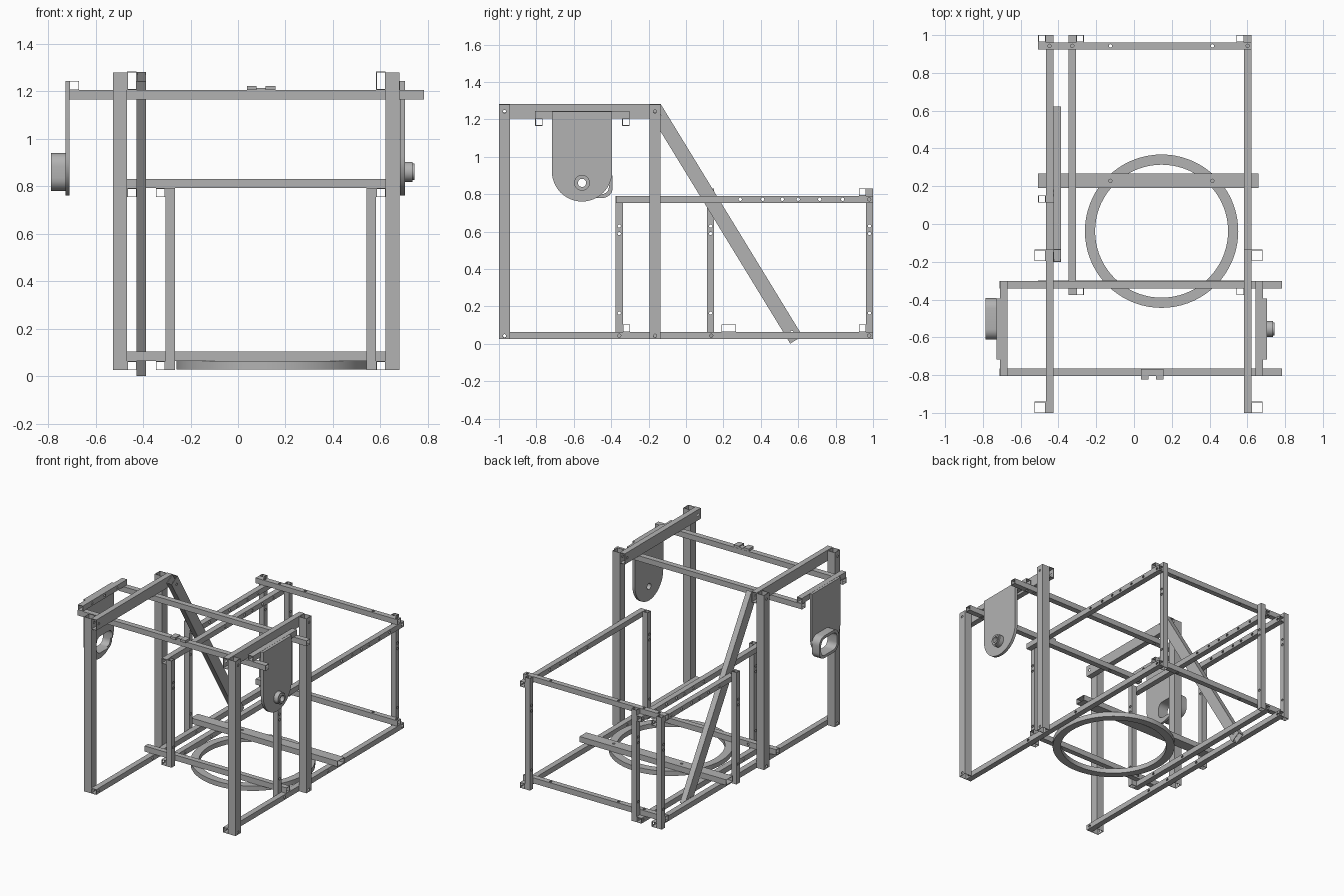
import bpy, bmesh, math
from mathutils import Vector, Matrix

if "Cube" in bpy.data.objects:
    bpy.data.objects.remove(bpy.data.objects["Cube"])

steel = bpy.data.materials.new("grey_steel")
steel.use_nodes = True
GREY = (0.45, 0.45, 0.45, 1)
steel.diffuse_color = GREY
steel.node_tree.nodes["Principled BSDF"].inputs["Base Color"].default_value = GREY

WALL = 0.003
HOLE = 0.009
T = 0.04          # side of the small square tube
W = 0.077         # depth of the heavy tube


def make(name, bm):
    bmesh.ops.recalc_face_normals(bm, faces=bm.faces)
    me = bpy.data.meshes.new(name)
    bm.to_mesh(me)
    bm.free()
    me.materials.append(steel)
    ob = bpy.data.objects.new(name, me)
    bpy.context.collection.objects.link(ob)
    return ob


def subtract(ob, bm):
    cutter = make("cutter", bm)
    cutter.hide_render = True
    mod = ob.modifiers.new("holes", "BOOLEAN")
    mod.object = cutter
    mod.solver = "EXACT"
    bpy.context.view_layer.objects.active = ob
    bpy.ops.object.modifier_apply(modifier=mod.name)
    bpy.data.objects.remove(cutter)


def add_cylinder(bm, centre, axis, radius, depth, sides=10):
    rot = Vector((0, 0, 1)).rotation_difference(Vector([float(i == axis) for i in range(3)]))
    bmesh.ops.create_cone(bm, cap_ends=True, segments=sides, radius1=radius, radius2=radius, depth=depth,
                          matrix=Matrix.Translation(centre) @ rot.to_matrix().to_4x4())


def tube(name, lo, hi, axis, drill=None, spots=()):
    """Hollow box section along an axis, drilled through at the given spots."""
    a, b = [i for i in range(3) if i != axis]
    bm = bmesh.new()
    rings = []
    for inset in (0, WALL):
        for end in (lo[axis], hi[axis]):
            ring = []
            for u, v in ((0, 0), (1, 0), (1, 1), (0, 1)):
                p = [0, 0, 0]
                p[axis] = end
                p[a] = hi[a] - inset if u else lo[a] + inset
                p[b] = hi[b] - inset if v else lo[b] + inset
                ring.append(bm.verts.new(p))
            rings.append(ring)
    for r, s in ((0, 1), (2, 3), (0, 2), (1, 3)):
        for i in range(4):
            j = (i + 1) % 4
            bm.faces.new((rings[r][i], rings[r][j], rings[s][j], rings[s][i]))
    ob = make(name, bm)
    if spots:
        cut = bmesh.new()
        for s in spots:
            c = [(l + h) / 2 for l, h in zip(lo, hi)]
            c[axis] = s
            add_cylinder(cut, c, drill, HOLE, 0.2)
        subtract(ob, cut)
    return ob


def prism(name, outline, x0, x1, bm=None):
    """Extrude a y-z outline along x."""
    bm = bm or bmesh.new()
    ends = [[bm.verts.new((x, y, z)) for y, z in outline] for x in (x0, x1)]
    bm.faces.new(ends[0])
    bm.faces.new(ends[1])
    n = len(outline)
    for i in range(n):
        j = (i + 1) % n
        bm.faces.new((ends[0][i], ends[0][j], ends[1][j], ends[1][i]))
    return make(name, bm) if name else bm


def rounded(cy, cz, hy, hz, r, steps=6):
    pts = []
    for k, (sy, sz) in enumerate(((1, 1), (-1, 1), (-1, -1), (1, -1))):
        for i in range(steps + 1):
            t = math.pi / 2 * (k + i / steps)
            pts.append((cy + sy * (hy - r) + r * math.cos(t), cz + sz * (hz - r) + r * math.sin(t)))
    return pts


def smooth(ob):
    bpy.ops.object.select_all(action="DESELECT")
    ob.select_set(True)
    bpy.context.view_layer.objects.active = ob
    bpy.ops.object.shade_smooth_by_angle(angle=math.radians(35))


# x starts of the lengthwise rails
LEFT, INNER, RIGHT = -0.467, -0.346, 0.582
BASE, MID, TOP = 0.025, 0.754, 1.206

# Tall main posts and heavy top rails
for side, px, rx in (("right", -0.526, LEFT), ("left", 0.622, RIGHT)):
    for end, y in (("front", -1.0), ("rear", -0.195)):
        tube(f"{side}_{end}_post", (px, y, BASE), (px + 0.059, y + 0.059, 1.28), 2, 0, (0.043, 1.243))
    tube(f"{side}_top_rail", (rx, -1, TOP), (rx + T, -0.136, TOP + W), 1, 0, (-0.97, -0.165))

# Lengthwise base and middle rails
row = (0.29, 0.41, 0.515, 0.6, 0.715, 0.837, 0.979)
for name, x, start, mid_start in (("right", LEFT, -1, 0.115), ("inner", INNER, -0.375, -0.375),
                                  ("left", RIGHT, -1, -0.375)):
    holes = [y for y in (-0.97, -0.357, -0.165, 0.135, 0.979) if y > start]
    tube(f"{name}_base_rail", (x, start, BASE), (x + T, 1, BASE + T - 0.002), 1, 0, holes)
    tube(f"{name}_middle_rail", (x, mid_start, MID), (x + T, 1, MID + T - 0.002), 1, 0, row)

# Short posts of the lower frame
for name, x, y, top in (("front_inner", -0.306, -0.376, 0.792), ("front_left", 0.542, -0.376, 0.792),
                        ("back_inner", -0.306, 0.962, 0.83), ("back_left", 0.542, 0.962, 0.83),
                        ("back_right", -0.507, 0.962, 0.83), ("middle_right", -0.507, 0.113, 0.83)):
    tube(f"{name}_short_post", (x, y, BASE), (x + T, y + 0.038, top), 2, 0, (0.165, 0.59, 0.63))

# Crosswise beams of the lower frame
xs = (-0.447, -0.327, -0.125, 0.415, 0.602)
tube("back_upper_beam", (-0.507, 0.924, 0.792), (0.622, 0.962, 0.83), 0, 2, xs)
tube("back_base_beam", (-0.507, 0.924, 0.063), (0.622, 0.962, 0.103), 0, 2, xs)
tube("front_base_beam", (-0.507, -0.338, 0.063), (0.622, -0.3, 0.103), 0, 1, (-0.285, 0.562))
tube("wide_base_beam", (-0.507, 0.19, 0.063), (0.66, 0.267, 0.103), 0, 2, (-0.125, 0.415))

# Upper cross beams and the short hangers on their ends
for name, y in (("front", -0.806), ("rear", -0.341)):
    tube(f"{name}_upper_beam", (-0.712, y, 1.166), (0.784, y + T, 1.205), 0, 2, (-0.692, -0.447, 0.602, 0.662))
for name, x in (("right", -0.71), ("left", 0.643)):
    tube(f"{name}_hanger_rail", (x, -0.806, 1.205), (x + T, -0.303, 1.244), 1, 0, (-0.7, -0.556, -0.415))

# Diagonal brace, built upright along its length then tilted
brace = tube("diagonal_brace", (-0.02, -W / 2, -0.727), (0.02, W / 2, 0.727), 2, 0, (-0.68, 0.68))
brace.rotation_euler.x = math.atan2(0.758, 1.24)
brace.location = (-0.407, 0.211, 0.642)

# Hanging side plates with round lower ends
AXLE_Y, ARC_Z, R = -0.556, 0.922, 0.161
plate = [(AXLE_Y + R, 1.243), (AXLE_Y - R, 1.243)]
plate += [(AXLE_Y - R * math.cos(math.pi * i / 24), ARC_Z - R * math.sin(math.pi * i / 24)) for i in range(25)]
left_plate = prism("left_side_plate", plate, 0.683, 0.703)
right_plate = prism("right_side_plate", plate, -0.727, -0.71)
axle = (0.7, AXLE_Y, 0.861)
cut = bmesh.new()
add_cylinder(cut, axle, 0, 0.022, 0.3, 24)
subtract(left_plate, cut)
smooth(left_plate)

# Axle bushing with a bevelled rim
bm = bmesh.new()
add_cylinder(bm, (0.722, AXLE_Y, 0.861), 0, 0.042, 0.042, 32)
rim = [e for e in bm.edges if all(v.co.x > 0.74 for v in e.verts)]
bmesh.ops.bevel(bm, geom=rim, offset=0.008, segments=2, affect="EDGES")
bushing = make("axle_bushing", bm)
cut = bmesh.new()
add_cylinder(cut, axle, 0, 0.022, 0.3, 24)
subtract(bushing, cut)
smooth(bushing)

# Open rounded housing on the right plate
housing = prism("right_housing", rounded(-0.502, 0.86, 0.11, 0.08, 0.055), -0.787, -0.727)
opening = rounded(-0.502, 0.86, 0.09, 0.06, 0.04)
for ob in (housing, right_plate):
    subtract(ob, prism(None, opening, -0.9, -0.6))
    smooth(ob)

# Flat floor ring
bm = bmesh.new()
add_cylinder(bm, (0.146, -0.038, 0.046), 2, 0.406, 0.034, 72)
ring = make("floor_ring", bm)
cut = bmesh.new()
add_cylinder(cut, (0.146, -0.038, 0.046), 2, 0.352, 0.2, 72)
subtract(ring, cut)
smooth(ring)

# Small clip on the front upper beam
for name, x0, x1, y0, top in (("clip_base", 0.078, 0.116, -0.806, 1.215), ("clip_right_ear", 0.037, 0.078, -0.822, 1.222),
                              ("clip_left_ear", 0.116, 0.157, -0.822, 1.222)):
    prism(name, [(y0, 1.205), (-0.767, 1.205), (-0.767, top), (y0, top)], x0, x1)
